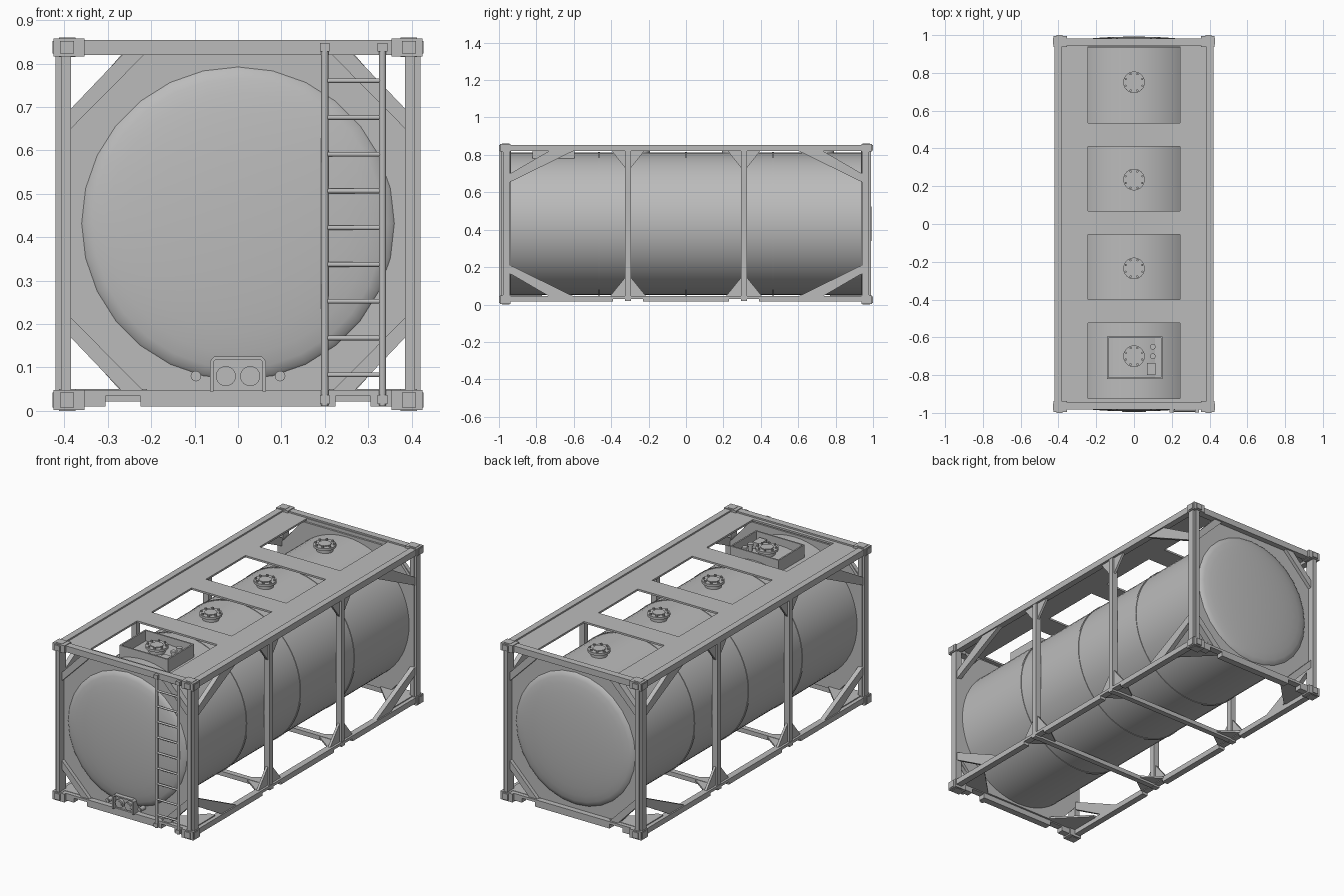
import bpy, bmesh, math
from mathutils import Vector

old = bpy.data.objects.get("Cube")
if old:
    bpy.data.objects.remove(old, do_unlink=True)

grey = bpy.data.materials.new("plain grey paint")
grey.use_nodes = True
GREY = (0.5, 0.5, 0.5, 1)
grey.diffuse_color = GREY
grey.node_tree.nodes["Principled BSDF"].inputs["Base Color"].default_value = GREY

SIGNS = (-1, 1)
CORNERS = [(sx, sy) for sx in SIGNS for sy in SIGNS]
TANK_Z, TANK_R = 0.432, 0.38


def finish(name, bm, smooth=False):
    bmesh.ops.recalc_face_normals(bm, faces=bm.faces)
    me = bpy.data.meshes.new(name)
    bm.to_mesh(me)
    bm.free()
    ob = bpy.data.objects.new(name, me)
    bpy.context.collection.objects.link(ob)
    me.materials.append(grey)
    if smooth:
        bpy.ops.object.select_all(action='DESELECT')
        ob.select_set(True)
        bpy.context.view_layer.objects.active = ob
        bpy.ops.object.shade_smooth_by_angle(angle=math.radians(35))
    return ob


def box(bm, x0, x1, y0, y1, z0, z1):
    vs = bmesh.ops.create_cube(bm, size=1)["verts"]
    for v in vs:
        v.co = Vector(((x0 + x1) / 2 + v.co.x * (x1 - x0),
                       (y0 + y1) / 2 + v.co.y * (y1 - y0),
                       (z0 + z1) / 2 + v.co.z * (z1 - z0)))


def mbox(bm, sx, sy, x0, x1, y0, y1, z0, z1):
    """Box mirrored into the given quadrant."""
    xs, ys = sorted((sx * x0, sx * x1)), sorted((sy * y0, sy * y1))
    box(bm, *xs, *ys, z0, z1)


def plate(bm, pts, axis, a, b):
    """Flat polygon extruded from a to b along an axis."""
    def put(p, d):
        c = list(p)
        c.insert(axis, d)
        return bm.verts.new(c)
    lo, hi = [put(p, a) for p in pts], [put(p, b) for p in pts]
    bm.faces.new(lo)
    bm.faces.new(hi[::-1])
    n = len(pts)
    for i in range(n):
        bm.faces.new((lo[i], lo[(i + 1) % n], hi[(i + 1) % n], hi[i]))


def rod(bm, p, q, r, seg=16):
    p, q = Vector(p), Vector(q)
    d = q - p
    vs = bmesh.ops.create_cone(bm, cap_ends=True, segments=seg, radius1=r,
                               radius2=r, depth=d.length)["verts"]
    rot = Vector((0, 0, 1)).rotation_difference(d)
    for v in vs:
        v.co = rot @ v.co + (p + q) / 2


def lathe(bm, profile, seg):
    """Spin (radius, y) points about the tank axis."""
    vs = [bm.verts.new((r, y, TANK_Z)) for r, y in profile]
    es = [bm.edges.new(e) for e in zip(vs, vs[1:])]
    bmesh.ops.spin(bm, geom=vs + es, cent=(0, 0, TANK_Z), axis=(0, 1, 0),
                   angle=math.tau, steps=seg)
    bmesh.ops.remove_doubles(bm, verts=bm.verts, dist=1e-5)


# Tank barrel
bm = bmesh.new()
lathe(bm, [(0, -.94), (TANK_R, -.94), (TANK_R, .94), (0, .94)], 64)
finish("tank_barrel", bm, True)

# Weld bands round the barrel
for name, y in (("front_band", -.465), ("middle_band", 0), ("rear_band", .465)):
    bm = bmesh.new()
    lathe(bm, [(TANK_R - .01, y - .006), (TANK_R + .003, y - .006),
               (TANK_R + .003, y + .006), (TANK_R - .01, y + .006)], 64)
    finish(name, bm, True)

# Dished ends and their octagonal mounting plates
for side, s in (("front", -1), ("rear", 1)):
    bm = bmesh.new()
    lathe(bm, [(.362 * math.sin(t * math.pi / 16),
                s * (.95 + .042 * math.cos(t * math.pi / 16))) for t in range(9)], 28)
    finish(side + "_dished_end", bm, True)
    bm = bmesh.new()
    octagon = [(.40, .19), (.40, .67), (.265, .825), (-.265, .825),
               (-.40, .67), (-.40, .19), (-.265, .04), (.265, .04)]
    plate(bm, octagon, 1, s * .935, s * .952)
    finish(side + "_end_plate", bm)

# Corner castings with raised rims round the openings
bm = bmesh.new()
for sx, sy in CORNERS:
    for z0, z1 in ((0, .05), (.815, .86)):
        mbox(bm, sx, sy, .354, .425, .937, .994, z0 + .002, z1 - .002)
        mbox(bm, sx, sy, .378, .41, .95, 1, z0 + .008, z1 - .008)
        mbox(bm, sx, sy, .378, .428, .95, .985, z0 + .008, z1 - .008)
        mbox(bm, sx, sy, .374, .412, .945, .985, z0, z1)
finish("corner_castings", bm)

# Corner posts
bm = bmesh.new()
for sx, sy in CORNERS:
    mbox(bm, sx, sy, .385, .408, .937, .99, .04, .82)
    mbox(bm, sx, sy, .400, .42, .94, .978, .04, .82)
finish("corner_posts", bm)

# Top and bottom end rails, the lower ones notched
bm = bmesh.new()
for s in SIGNS:
    box(bm, -.37, .37, *sorted((s * .945, s * .982)), .82, .854)
    pts = [(-.36, .048), (-.36, .01), (-.305, .01), (-.305, .034), (-.225, .034), (-.225, .01)]
    pts += [(-x, z) for x, z in reversed(pts)]
    plate(bm, pts, 1, s * .945, s * .982)
finish("end_rails", bm)

# Top and bottom side rails, the lower ones notched at the middle posts
bm = bmesh.new()
for s in SIGNS:
    box(bm, *sorted((s * .385, s * .42)), -.95, .95, .82, .854)
    pts = [(-.95, .045), (-.95, .015), (-.39, .015), (-.39, .03), (-.325, .03),
           (-.325, .02), (-.295, .02), (-.295, .03), (-.23, .03), (-.23, .015)]
    pts += [(-y, z) for y, z in reversed(pts)]
    plate(bm, pts, 0, s * .385, s * .42)
finish("side_rails", bm)

# Diagonal braces, end frames and side frames, top and bottom
bm = bmesh.new()
for sx, sy in CORNERS:
    for top in (True, False):
        def z(v):
            return v if top else .865 - v
        end = [(.41, .625), (.41, .67), (.265, .822), (.215, .822)]
        plate(bm, [(sx * x, z(h)) for x, h in end], 1, sy * .95, sy * .972)
        side = [(.94, .655), (.94, .70), (.73, .822), (.60, .822)]
        plate(bm, [(sy * y, z(h)) for y, h in side], 0, sx * .388, sx * .413)
finish("diagonal_braces", bm)

# Middle posts with gussets, and the floor cross members
bm = bmesh.new()
for sx, sy in CORNERS:
    mbox(bm, sx, sy, .385, .418, .295, .325, .03, .83)
    for pts in ([(.21, .04), (.41, .04), (.325, .145), (.295, .145)],
                [(.22, .825), (.40, .825), (.325, .73), (.295, .73)]):
        plate(bm, [(sy * y, h) for y, h in pts], 0, sx * .395, sx * .408)
    floor = [(.40, .21), (.40, .41), (.29, .33), (.29, .29)]
    plate(bm, [(sx * x, sy * y) for x, y in floor], 2, .034, .044)
    corner = [(.40, .96), (.21, .96), (.21, .93), (.37, .77), (.40, .77)]
    plate(bm, [(sx * x, sy * y) for x, y in corner], 2, .04, .05)
for s in SIGNS:
    box(bm, -.39, .39, s * .31 - .015, s * .31 + .015, .022, .046)
finish("middle_frames", bm)

# Walkway deck with four openings
bm = bmesh.new()
for s in SIGNS:
    box(bm, *sorted((s * .243, s * .39)), -.95, .95, .836, .846)
for y0, y1 in ((-.95, -.925), (-.525, -.40), (-.055, .07), (.41, .535), (.94, .95)):
    box(bm, -.243, .243, y0, y1, .836, .846)
finish("walkway_deck", bm)

# Bolted manholes
bm = bmesh.new()
for y in (-.70, -.235, .235, .75):
    rod(bm, (0, y, .79), (0, y, .832), .042, 32)
    rod(bm, (0, y, .832), (0, y, .845), .057, 32)
    rod(bm, (0, y, .845), (0, y, .849), .032, 32)
    for i in range(8):
        a = math.tau * (i + .5) / 8
        px, py = .047 * math.cos(a), y + .047 * math.sin(a)
        rod(bm, (px, py, .84), (px, py, .853), .006, 8)
finish("manholes", bm, True)

# Spill box with fittings
bm = bmesh.new()
for x in (-.14, .147):
    box(bm, x - .004, x + .004, -.82, -.595, .74, .852)
for y in (-.816, -.599):
    box(bm, -.14, .147, y - .004, y + .004, .74, .852)
box(bm, -.14, .147, -.82, -.595, .78, .795)
box(bm, .07, .115, -.80, -.737, .78, .83)
finish("spill_box", bm)
bm = bmesh.new()
for y in (-.65, -.70):
    rod(bm, (.10, y, .78), (.10, y, .835), .01)
    rod(bm, (.10, y, .828), (.10, y, .84), .015)
finish("spill_box_valves", bm, True)

# Ladder
bm = bmesh.new()
for x in (.20, .333):
    rod(bm, (x, -.989, .012), (x, -.989, .848), .0085)
for i in range(9):
    h = .083 + i * .0847
    rod(bm, (.20, -.989, h), (.333, -.989, h), .0055, 12)
finish("ladder", bm, True)
bm = bmesh.new()
for x in (.20, .333):
    for h in (.026, .838):
        box(bm, x - .011, x + .011, -.998, -.975, h - .01, h + .01)
finish("ladder_brackets", bm)

# Outlet cabinet on the front with pipe ends
bm = bmesh.new()
arch = [(-.064, .045), (-.064, .115), (-.055, .125), (.055, .125), (.064, .115), (.064, .045),
        (.057, .045), (.057, .112), (.051, .118), (-.051, .118), (-.057, .112), (-.057, .045)]
plate(bm, arch, 1, -.94, -.995)
box(bm, -.06, .06, -.972, -.94, .045, .12)
finish("outlet_cabinet", bm)
bm = bmesh.new()
for x, r in ((-.028, .023), (.028, .023), (-.097, .012), (.097, .012)):
    rod(bm, (x, -.94, .08), (x, -.988, .08), r, 24)
    rod(bm, (x, -.98, .08), (x, -.991, .08), r * .65, 24)
finish("outlet_pipes", bm, True)
